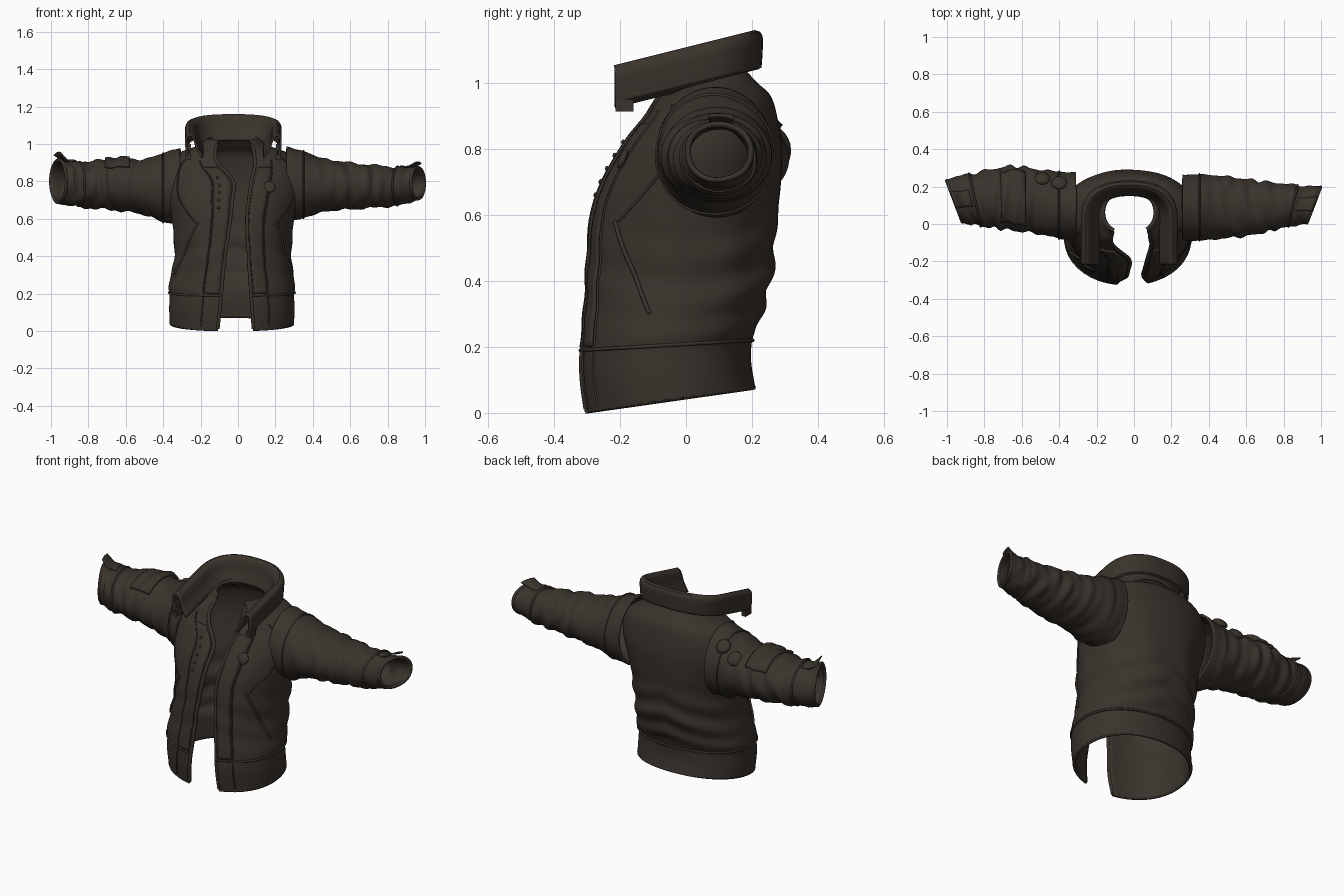
import bpy, bmesh
from math import sin, cos, pi, acos, copysign, exp
from mathutils import Vector

cube = bpy.data.objects.get("Cube")
if cube:
    bpy.data.objects.remove(cube)

leather = bpy.data.materials.new("dark_brown_leather")
leather.use_nodes = True
COLOUR = (0.042, 0.033, 0.025, 1)
leather.diffuse_color = COLOUR
shader = leather.node_tree.nodes["Principled BSDF"]
shader.inputs["Base Color"].default_value = COLOUR
shader.inputs["Roughness"].default_value = 0.8


def spline(table, t):
    """Smooth interpolation of table rows, keyed by their first column."""
    k = 0
    while k < len(table) - 2 and t > table[k + 1][0]:
        k += 1
    p1, p2 = table[k], table[k + 1]
    p0, p3 = table[max(k - 1, 0)], table[min(k + 2, len(table) - 1)]
    span = p2[0] - p1[0]
    f = min(max((t - p1[0]) / span, 0), 1)
    out = []
    for a, b, c, d in zip(p0[1:], p1[1:], p2[1:], p3[1:]):
        m1 = (c - a) * span / (p2[0] - p0[0])
        m2 = (d - b) * span / (p3[0] - p1[0])
        out.append((2 * f**3 - 3 * f**2 + 1) * b + (f**3 - 2 * f**2 + f) * m1
                   + (3 * f**2 - 2 * f**3) * c + (f**3 - f**2) * m2)
    return out


def finish(obj, angle=0.7):
    obj.data.materials.append(leather)
    bpy.ops.object.select_all(action='DESELECT')
    obj.select_set(True)
    bpy.context.view_layer.objects.active = obj
    bpy.ops.object.shade_smooth_by_angle(angle=angle)
    return obj


def sheet(name, point, nu, nv, thickness, closed=False, flip=False):
    """Surface point(u, v), u around and v along, given a cloth thickness."""
    bm = bmesh.new()
    cols = nu if closed else nu + 1
    grid = [[bm.verts.new(point(i / nu, j / nv)) for i in range(cols)] for j in range(nv + 1)]
    for j in range(nv):
        for i in range(nu):
            k = (i + 1) % cols
            quad = [grid[j][i], grid[j][k], grid[j + 1][k], grid[j + 1][i]]
            bm.faces.new(quad[::-1] if flip else quad)
    mesh = bpy.data.meshes.new(name)
    bm.to_mesh(mesh)
    bm.free()
    obj = bpy.data.objects.new(name, mesh)
    bpy.context.collection.objects.link(obj)
    if thickness:
        mod = obj.modifiers.new("cloth", 'SOLIDIFY')
        mod.thickness, mod.offset = thickness, -1
    return finish(obj)


def piping(name, points, radius=0.005):
    curve = bpy.data.curves.new(name, 'CURVE')
    curve.dimensions = '3D'
    curve.bevel_depth, curve.bevel_resolution = radius, 1
    curve.use_fill_caps = True
    line = curve.splines.new('POLY')
    line.points.add(len(points) - 1)
    for p, co in zip(line.points, points):
        p.co = (*co, 1)
    curve.materials.append(leather)
    obj = bpy.data.objects.new(name, curve)
    bpy.context.collection.objects.link(obj)


def stud(name, co, normal, radius, height):
    bpy.ops.mesh.primitive_uv_sphere_add(segments=20, ring_count=10, radius=1, location=co)
    obj = bpy.context.object
    obj.name = name
    obj.scale = (radius, radius, height)
    obj.rotation_euler = Vector(normal).to_track_quat('Z', 'Y').to_euler()
    finish(obj)


# Torso: height, right, left, front, back, right opening edge, left opening edge
TORSO = [
    (0.00, -.365, .300, -.310, .210, -.110, .085),
    (0.10, -.368, .302, -.322, .198, -.100, .080),
    (0.18, -.366, .300, -.322, .198, -.092, .074),
    (0.23, -.372, .305, -.315, .212, -.088, .070),
    (0.40, -.342, .285, -.302, .258, -.070, .058),
    (0.60, -.352, .300, -.282, .280, -.040, .050),
    (0.70, -.375, .320, -.250, .288, -.030, .060),
    (0.80, -.385, .335, -.195, .290, -.025, .075),
    (0.90, -.365, .315, -.130, .275, -.110, .095),
    (0.96, -.310, .260, -.100, .255, -.125, .090),
    (1.00, -.210, .160, -.070, .215, -.120, .085),
    (1.04, -.165, .115, -.060, .180, -.110, .070),
]


def torso(u, z, lift=0.0):
    r, l, f, b, edge_r, edge_l = spline(TORSO, z)
    cx, cy, a, d = (r + l) / 2, (f + b) / 2, (l - r) / 2, (b - f) / 2
    power = 2.15
    def angle(x):
        q = (x - cx) / a
        return acos(copysign(min(abs(q), 1) ** (power / 2), q))
    t0, t1 = -angle(edge_l), 2 * pi - angle(edge_r)
    t = t0 + (t1 - t0) * u
    c, s = cos(t), sin(t)
    # Draped folds, deepest at the lower back
    drape = exp(-((z - .40) / .16) ** 2)
    grow = 1 + lift / d + drape * (.022 * max(s, 0) + .010) * sin(46 * z + 5 * abs(c))
    grow += .008 * sin(9 * t + 6 * z) * exp(-((z - .55) / .25) ** 2)
    x = cx + a * grow * copysign(abs(c) ** (2 / power), c)
    y = cy + d * grow * copysign(abs(s) ** (2 / power), s)
    z += .075 * (y + .31) / .52 * max(0, 1 - z / .32)
    z += .04 * (y - .2) * max(0, (z - .85) / .1)
    return Vector((x, y, z))


sheet("torso_shell", lambda u, v: torso(u, 1.04 * v), 96, 84, 0.016)

# Waistband seam, front edge bindings, plackets and pocket welts
N = 40
piping("waistband_seam", [torso(i / N, .19, .002) for i in range(N + 1)], .006)
piping("hem_edge", [torso(i / N, .005, -.006) for i in range(N + 1)], .009)
for side, u_edge, sign in (("left", 0, 1), ("right", 1, -1)):
    piping(side + "_front_binding", [torso(u_edge, .01 + i / N, -.006) for i in range(N + 1)], .010)
    sheet(side + "_placket",
          lambda u, v: torso(u_edge + sign * (.005 + .04 * u), .2 + .68 * v, .008),
          4, 40, .007, flip=sign < 0)
    piping(side + "_placket_seam", [torso(u_edge + sign * .05, .02 + .9 * i / N, .001) for i in range(N + 1)], .004)
    piping(side + "_pocket_welt", [torso(u_edge + sign * (.09 + .09 * i / N), .58 - .28 * i / N, .002) for i in range(N + 1)], .007)
    piping(side + "_yoke_seam", [torso(u_edge + sign * (.10 + .06 * sin(pi * i / N)), .94 - .36 * i / N, .001) for i in range(N + 1)], .004)
for k in range(5):
    p = torso(.97, .66 + .04 * k, .012)
    stud("placket_snap", p, (-.2, -1, .2), .008, .006)
p = torso(.045, .77, .010)
stud("chest_badge", p, (.1, -1, .45), .032, .011)

# Sleeves: distance from middle, top, bottom, front, back
SLEEVES = {
    "left": (1, [(.26, .985, .59, -.09, .265), (.34, .965, .60, -.09, .265),
                 (.45, .925, .635, -.08, .26), (.60, .90, .65, -.065, .24),
                 (.75, .885, .66, -.035, .22), (.88, .875, .675, -.01, .205),
                 (.96, .88, .70, .0, .20)]),
    "right": (-1, [(.31, .98, .57, -.08, .275), (.39, .955, .58, -.08, .28),
                   (.50, .92, .62, -.055, .29), (.65, .92, .645, -.035, .31),
                   (.78, .91, .655, -.02, .285), (.90, .905, .67, -.005, .255),
                   (.96, .92, .68, .005, .24)]),
}


def sleeve(side, u, x, lift=0.0):
    s, table = SLEEVES[side]
    top, low, f, b = spline(table, x)
    t = 2 * pi * u
    # Bunched creases that tighten towards the cuff
    amp = .012 + .045 * min(max((x - .38) / .25, 0), 1)
    wave = sin(52 * x + 2.2 * sin(t + s) + 1.5 * sin(2 * t + 9 * x))
    wave = .7 * wave + .4 * sin(95 * x + 3 * cos(t) + s)
    g = 1 + amp * wave * (1 if x < .92 else .4) + lift / .13
    y = (f + b) / 2 + (b - f) / 2 * g * cos(t)
    z = (top + low) / 2 + (top - low) / 2 * g * sin(t)
    slant = .38 * (y - (f + b) / 2) * min(max((x - .7) / .26, 0), 1)
    return Vector((s * (x + slant), y, z))


for side, (s, table) in SLEEVES.items():
    start, end = table[0][0], table[-1][0]
    flip = s < 0
    sheet(side + "_sleeve", lambda u, v: sleeve(side, u, start + (end - start) * v),
          56, 90, .014, closed=True, flip=flip)
    piping(side + "_cuff_rim", [sleeve(side, i / N, end, -.006) for i in range(N + 1)], .009)
    piping(side + "_cuff_seam", [sleeve(side, i / N, .85, .001) for i in range(N + 1)], .006)
    piping(side + "_armhole_seam", [sleeve(side, i / N, start + .09, .001) for i in range(N + 1)], .005)
    # Loose strap end flaring off the cuff top
    sheet(side + "_cuff_tab",
          lambda u, v: sleeve(side, .19 + .10 * u, .87 + .09 * v, .006 + .035 * v * v),
          6, 8, .008, flip=flip)

# Right upper sleeve: pocket patch and two large studs
sheet("right_sleeve_pocket", lambda u, v: sleeve("right", .10 + .28 * u, .58 + .13 * v, .012), 16, 16, .016, flip=True)
for x, u in ((.40, .14), (.49, .12)):
    p = sleeve("right", u, x, .004)
    stud("right_shoulder_stud", p, (0, cos(2 * pi * u), sin(2 * pi * u)), .042, .022)

# Collar: section from the outer fall, over the rim, to the inner stand (inset, drop)
SECTION = [(0, .004, -.100), (.2, .0, -.055), (.42, .0, -.008), (.5, .012, .003),
           (.58, .027, -.008), (.8, .045, -.06), (1, .075, -.115)]


def collar(u, v):
    inset, drop = spline(SECTION, v)
    p = 2 * u - 1
    w, d = .245 - inset, .200 - inset * .8
    if abs(p) > .5:
        f = (abs(p) - .5) * 2
        x, y = copysign(w, p), .02 - .235 * f
    else:
        x, y = w * copysign(abs(sin(p * pi)) ** .8, p), .02 + d * cos(p * pi) ** .8
    return Vector((x - .025, y, 1.092 + .25 * y + drop))


sheet("collar", collar, 64, 24, .012, flip=False)
piping("collar_fall_edge", [collar(i / N, 0) for i in range(N + 1)], .007)
piping("collar_stitch", [collar(i / N, .3) for i in range(N + 1)], .004)

# Clasps at the collar tips
for u, name in ((0.02, "right"), (0.98, "left")):
    base = collar(u, 0)
    for k in range(2):
        bpy.ops.mesh.primitive_cube_add(size=1, location=base + Vector((0, .01 + .02 * k, .05 * k - .012)))
        tab = bpy.context.object
        tab.name = name + "_collar_clasp"
        tab.scale = (.028, .055, .036)
        bevel = tab.modifiers.new("soft", 'BEVEL')
        bevel.width, bevel.segments = .008, 2
        finish(tab)
